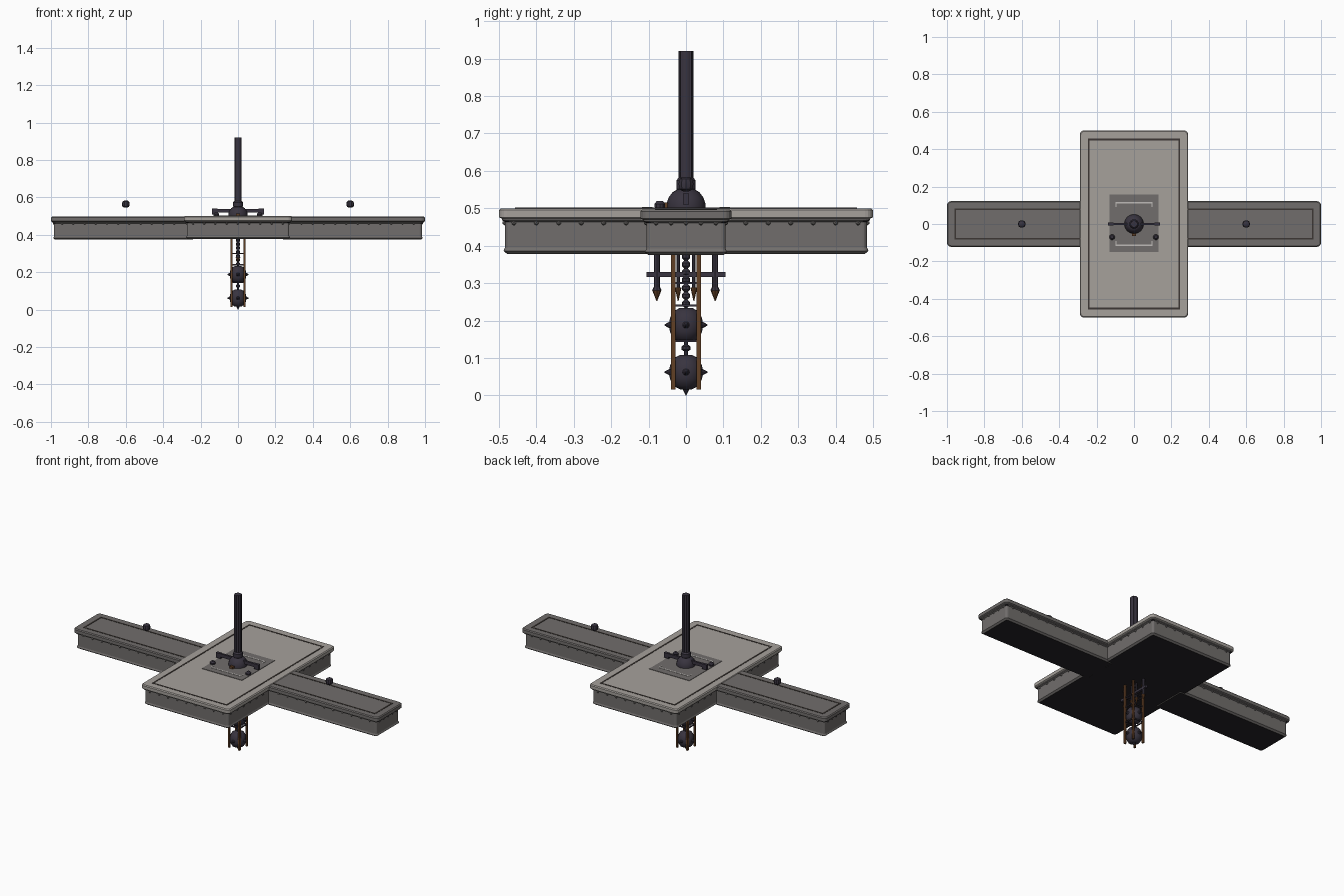
import bpy, bmesh, math
from mathutils import Matrix, Vector

cube = bpy.data.objects.get("Cube")
if cube:
    bpy.data.objects.remove(cube, do_unlink=True)


def material(name, r, g, b):
    m = bpy.data.materials.new(name)
    m.use_nodes = True
    m.diffuse_color = (r, g, b, 1)
    m.node_tree.nodes["Principled BSDF"].inputs["Base Color"].default_value = (r, g, b, 1)
    return m


LIGHT = material("light_stone", .38, .355, .33)
DARK = material("dark_stone", .165, .155, .15)
UNDER = material("underside", .018, .016, .02)
METAL = material("dark_iron", .04, .034, .05)
GROOVE = material("groove_shadow", .045, .037, .033)
RUST = material("rusty_iron", .12, .05, .018)
CHALK = material("pale_marking", .52, .5, .48)


def finish(name, bm, mats, smooth=False):
    mesh = bpy.data.meshes.new(name)
    bmesh.ops.recalc_face_normals(bm, faces=bm.faces)
    bm.to_mesh(mesh)
    bm.free()
    ob = bpy.data.objects.new(name, mesh)
    bpy.context.collection.objects.link(ob)
    for m in mats:
        mesh.materials.append(m)
    if smooth:
        bpy.ops.object.select_all(action='DESELECT')
        ob.select_set(True)
        bpy.context.view_layer.objects.active = ob
        bpy.ops.object.shade_smooth_by_angle(angle=math.radians(35))
    return ob


def add_box(bm, centre, size):
    bmesh.ops.create_cube(bm, size=1, matrix=Matrix.Translation(centre) @ Matrix.Diagonal((*size, 1)))


def box(name, centre, size, mat):
    bm = bmesh.new()
    add_box(bm, centre, size)
    return finish(name, bm, [mat])


def add_lathe(bm, profile, x=0, y=0, sides=16):
    """Stack rings of (radius, height) and cap both ends."""
    rings = [[bm.verts.new((x + r * math.cos(math.tau * i / sides),
                            y + r * math.sin(math.tau * i / sides), z))
              for i in range(sides)] for r, z in profile]
    bridge(bm, rings)


def bridge(bm, rings):
    n = len(rings[0])
    for a, b in zip(rings, rings[1:]):
        for i in range(n):
            bm.faces.new((a[i], a[(i + 1) % n], b[(i + 1) % n], b[i]))
    bm.faces.new(rings[0][::-1])
    bm.faces.new(rings[-1])


def lathe(name, profile, mat, x=0, y=0, sides=16):
    bm = bmesh.new()
    add_lathe(bm, profile, x, y, sides)
    return finish(name, bm, [mat], True)


def add_cone(bm, base, tip, r1, r2=0, sides=8):
    base, tip = Vector(base), Vector(tip)
    d = tip - base
    rot = d.to_track_quat('Z', 'Y').to_matrix().to_4x4()
    bmesh.ops.create_cone(bm, cap_ends=True, segments=sides, radius1=r1, radius2=r2,
                          depth=d.length, matrix=Matrix.Translation((base + tip) / 2) @ rot)


def slab(name, cx, hx, hy, top, rim):
    """Moulded platform with rounded corners."""
    bm = bmesh.new()
    steps = [(.022, -.122), (.012, -.114), (.016, -.105), (.016, -.036), (.008, -.032),
             (.008, -.028), (0, -.024), (0, -.005), (.005, 0)]
    rings = []
    for inset, dz in steps:
        rad = .022 - inset * .6
        ring = []
        for k, (sx, sy) in enumerate(((1, 1), (-1, 1), (-1, -1), (1, -1))):
            for j in range(5):
                a = math.pi / 2 * (k + j / 4)
                ring.append(bm.verts.new((cx + sx * (hx - inset - rad) + rad * math.cos(a),
                                          sy * (hy - inset - rad) + rad * math.sin(a), top + dz)))
        rings.append(ring)
    bridge(bm, rings)
    bm.normal_update()
    for f in bm.faces:
        if f.calc_center_median().z > top - .03:
            f.material_index = 0
        else:
            f.material_index = 2 if f.normal.z < -.9 else 1
    return finish(name, bm, [rim, DARK, UNDER])


def frame(name, cx, hx, hy, z, w, mat):
    bm = bmesh.new()
    for s in (-1, 1):
        add_box(bm, (cx, s * hy, z), (2 * hx + w, w, .002))
        add_box(bm, (cx + s * hx, 0, z), (w, 2 * hy - w, .002))
    return finish(name, bm, [mat])


# Platform: broad centre with two side arms
slab("centre_platform", 0, .29, .5, .5, LIGHT)
frame("centre_groove", 0, .242, .452, .5005, .009, GROOVE)
for side, s in (("left", 1), ("right", -1)):
    slab(side + "_arm", s * .61, .39, .122, .497, DARK)
    frame(side + "_arm_groove", s * .605, .35, .079, .4975, .009, GROOVE)
    # Floating knob above each arm
    lathe(side + "_arm_knob", [(.008, .545), (.018, .551), (.021, .565), (.018, .578), (.008, .584)],
          METAL, s * .6, sides=10)

# Rivets under the rims
bm = bmesh.new()
spots = []
for s in (-1, 1):
    spots += [(s * .274, t * y / 100) for y in range(16, 48, 6) for t in (-1, 1)]
    spots += [(x / 100, s * .484) for x in range(-24, 25, 6)]
    spots += [(s * .984, y / 100) for y in range(-8, 9, 4)]
    spots += [(t * x / 100, s * .106) for x in range(34, 96, 6) for t in (-1, 1)]
for x, y in spots:
    bmesh.ops.create_icosphere(bm, subdivisions=1, radius=.007,
                               matrix=Matrix.Translation((x, y, .461)))
finish("rim_rivets", bm, [DARK], True)

# Centre pad with pale corner brackets
box("centre_pad", (0, .003, .501), (.264, .308, .003), DARK)
bm = bmesh.new()
for s in (-1, 1):
    add_box(bm, (0, s * .113, .503), (.2, .008, .002))
    for t in (-1, 1):
        add_box(bm, (t * .097, s * .1, .503), (.006, .02, .002))
finish("pad_brackets", bm, [CHALK])

# Post, domed foot and collar
lathe("post_foot", [(.052, .5), (.052, .512), (.047, .528), (.036, .543), (.024, .55)], METAL)
lathe("post_collar", [(.02, .545), (.026, .552), (.026, .574), (.02, .582)], METAL)
lathe("post", [(.019, .55), (.019, .92)], METAL, sides=12)
bm = bmesh.new()
for i in range(8):
    a = math.tau * i / 8
    add_box(bm, (.018 * math.cos(a), .018 * math.sin(a), .75), (.004, .004, .34))
finish("post_ribs", bm, [METAL])

# Lever bar, its end blocks, and the two pad knobs
box("lever_bar", (0, 0, .529), (.28, .012, .02), METAL)
for side, s in (("left", 1), ("right", -1)):
    box(side + "_lever_end", (s * .125, 0, .525), (.03, .016, .03), METAL)
    lathe(side + "_pad_knob", [(.014, .5), (.015, .512), (.008, .52)], METAL, s * .117, -.07, 10)
box("foot_latch", (0, -.056, .508), (.022, .018, .014), RUST)

# Hanging cage rails and rungs
bm = bmesh.new()
for sx in (-1, 1):
    for sy in (-1, 1):
        add_box(bm, (sx * .034, sy * .034, .198), (.01, .011, .365))
finish("cage_rails", bm, [RUST])
bm = bmesh.new()
for z in (.145, .24, .3):
    for s in (-1, 1):
        add_box(bm, (s * .034, 0, z), (.006, .068, .006))
        add_box(bm, (0, s * .034, z), (.068, .006, .006))
finish("cage_rungs", bm, [METAL])

# Chain of links between platform and weights
bm = bmesh.new()
for i in range(7):
    z = .245 + i * .021
    add_lathe(bm, [(.004, z - .011), (.011, z - .004), (.011, z + .004), (.004, z + .011)], sides=8)
add_lathe(bm, [(.006, .1), (.006, .118), (.012, .122), (.012, .13), (.006, .135), (.006, .15)], sides=8)
finish("chain", bm, [METAL], True)

# Two spiked weights
for name, z in (("upper", .188), ("lower", .062)):
    lathe(name + "_weight", [(.016, z - .046), (.033, z - .037), (.043, z - .018), (.045, z),
                             (.043, z + .018), (.033, z + .037), (.016, z + .046)], METAL)
    bm = bmesh.new()
    for dx, dy in ((1, 0), (-1, 0), (0, 1), (0, -1)):
        add_cone(bm, (dx * .042, dy * .042, z), (dx * .058, dy * .058, z), .01, .001)
    finish(name + "_weight_spikes", bm, [METAL])
bm = bmesh.new()
add_cone(bm, (0, 0, .02), (0, 0, 0), .011, .001)
finish("bottom_spike", bm, [METAL])

# Crossbar with hanging spikes
box("crossbar", (0, 0, .323), (.014, .21, .014), METAL)
bm, tips = bmesh.new(), bmesh.new()
for s in (-1, 1):
    add_cone(bm, (0, s * .078, .385), (0, s * .078, .285), .008, .008)
    add_cone(bm, (0, s * .078, .29), (0, s * .078, .28), .008, .013)
    add_cone(tips, (0, s * .078, .28), (0, s * .078, .252), .012, .001)
    add_cone(bm, (0, s * .021, .38), (0, s * .021, .285), .005, .005)
    add_cone(tips, (0, s * .021, .288), (0, s * .021, .252), .009, .001)
finish("spike_shafts", bm, [METAL])
finish("spike_tips", tips, [RUST])
